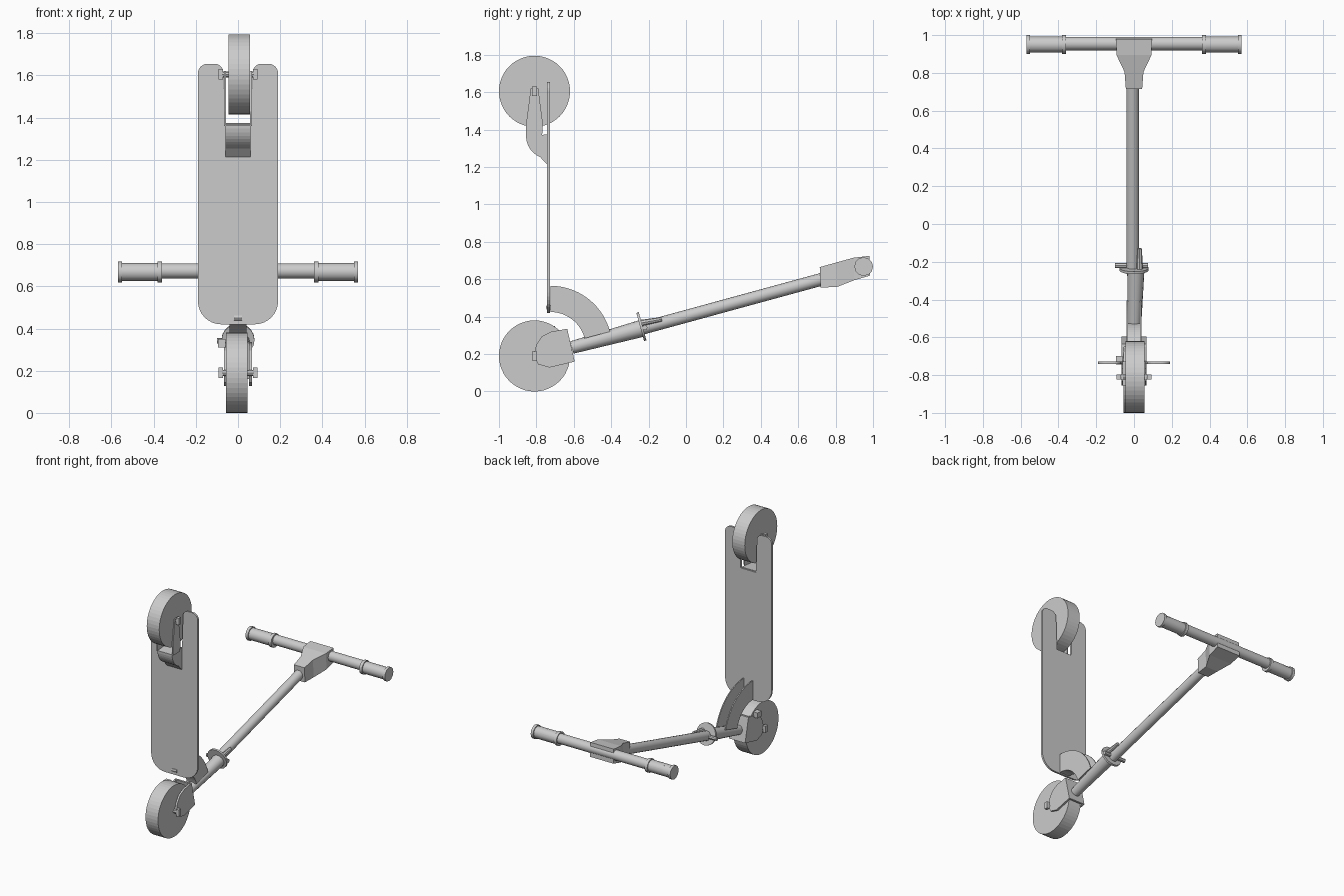
import bpy, bmesh
from math import sin, cos, pi, radians
from mathutils import Vector

if "Cube" in bpy.data.objects:
    bpy.data.objects.remove(bpy.data.objects["Cube"])

grey = bpy.data.materials.new("light grey")
grey.use_nodes = True
COLOR = (0.6, 0.6, 0.6, 1)
grey.diffuse_color = COLOR
for node in grey.node_tree.nodes:
    if node.type == 'BSDF_PRINCIPLED':
        node.inputs["Base Color"].default_value = COLOR


def finish(name, bm, smooth=False):
    bmesh.ops.recalc_face_normals(bm, faces=bm.faces)
    mesh = bpy.data.meshes.new(name)
    bm.to_mesh(mesh)
    bm.free()
    mesh.materials.append(grey)
    ob = bpy.data.objects.new(name, mesh)
    bpy.context.collection.objects.link(ob)
    if smooth:
        bpy.ops.object.select_all(action='DESELECT')
        ob.select_set(True)
        bpy.context.view_layer.objects.active = ob
        bpy.ops.object.shade_smooth_by_angle(angle=radians(35))
    return ob


def prism(name, pts, lo, hi, axis='x'):
    """Extrude a (y, z) outline along x, or an (x, z) outline along y."""
    bm = bmesh.new()
    place = (lambda p: (lo, p[0], p[1])) if axis == 'x' else (lambda p: (p[0], lo, p[1]))
    face = bm.faces.new([bm.verts.new(place(p)) for p in pts])
    out = bmesh.ops.extrude_face_region(bm, geom=[face])
    step = (hi - lo, 0, 0) if axis == 'x' else (0, hi - lo, 0)
    verts = [g for g in out["geom"] if isinstance(g, bmesh.types.BMVert)]
    bmesh.ops.translate(bm, verts=verts, vec=step)
    return finish(name, bm)


def rod(name, a, b, r1, r2=None, sides=16, smooth=True):
    a, b = Vector(a), Vector(b)
    bm = bmesh.new()
    bmesh.ops.create_cone(bm, cap_ends=True, segments=sides, radius1=r1,
                          radius2=r1 if r2 is None else r2, depth=(b - a).length)
    bm.transform((b - a).to_track_quat('Z', 'Y').to_matrix().to_4x4())
    bmesh.ops.translate(bm, verts=bm.verts, vec=(a + b) / 2)
    return finish(name, bm, smooth)


def arc(cu, cv, r, start, end, n=8):
    angles = [radians(start + (end - start) * i / n) for i in range(n + 1)]
    return [(cu + r * cos(t), cv + r * sin(t)) for t in angles]


# Wheels with axles
WY, WR = -0.81, 0.19
for name, z, shift in (("front", 0.19, -0.005), ("rear", 1.605, 0.005)):
    rod(name + "_wheel", (shift - 0.051, WY, z), (shift + 0.051, WY, z), WR, sides=48, smooth=False)
    rod(name + "_axle", (-0.075, WY, z), (0.075, WY, z), 0.014, sides=8)
    for s in (-1, 1):
        prism(name + "_axle_nut", [(WY - 0.013, z - 0.025), (WY + 0.013, z - 0.025),
              (WY + 0.013, z + 0.025), (WY - 0.013, z + 0.025)], s * 0.07, s * 0.092)

# Deck: rounded nose at the bottom, open notch for the rear wheel at the top
half = arc(0.08, 0.53, 0.11, -90, 0) + arc(0.145, 1.61, 0.045, 0, 90, 6) \
    + arc(0.11, 1.615, 0.04, 90, 180, 6) + [(0.062, 1.37)]
outline = half + [(-x, z) for x, z in reversed(half)]
prism("deck", outline, -0.742, -0.728, 'y')

# Rear fender block and side stays
fender = [(-0.735, 1.375)] + arc(-0.735, 1.365, 0.12, 180, 248) + [(-0.735, 1.205)]
prism("rear_fender", fender, -0.06, 0.06)
stay = [(-0.855, 1.36), (-0.77, 1.36), (-0.765, 1.43), (-0.79, 1.62), (-0.83, 1.62), (-0.855, 1.43)]
for s in (-1, 1):
    prism("rear_stay", stay, s * 0.058, s * 0.066)

# Folding quadrant between deck and steering column
CY, CZ = -0.725, 0.235
quadrant = arc(CY, CZ, 0.33, 15, 90, 14) + arc(CY, CZ, 0.19, 90, 15, 14)
for s in (-1, 1):
    prism("quadrant_plate", quadrant, s * 0.032, s * 0.04)
prism("quadrant_web", arc(CY, CZ, 0.205, 15, 90, 14) + arc(CY, CZ, 0.19, 90, 15, 14), -0.033, 0.033)
rod("fold_bolt", (-0.02, -0.735, 0.45), (0.02, -0.735, 0.45), 0.015, sides=8)

# Front fork: cheeks beside the wheel joined by a crown behind it
cheek = [(-0.635, 0.335), (-0.595, 0.16), (-0.73, 0.128), (-0.79, 0.145),
         (-0.815, 0.19), (-0.80, 0.25), (-0.77, 0.295), (-0.72, 0.32)]
for s in (-1, 1):
    prism("fork_cheek", cheek, s * 0.052, s * 0.066)
prism("fork_crown", [(-0.65, 0.335), (-0.635, 0.335), (-0.595, 0.16), (-0.61, 0.16)], -0.066, 0.066)
prism("fork_bolt_plate", [(-0.745, 0.31), (-0.70, 0.31), (-0.70, 0.35), (-0.745, 0.35)], -0.095, -0.06)


# Steering column, measured along its slope
def column(y, x=-0.007, lift=0.0):
    return (x, y, 0.335 + 0.273 * (y + 0.245) + lift)


rod("lower_column", column(-0.61, 0), column(-0.23, 0.01), 0.034, 0.046)
rod("upper_column", column(-0.26), column(0.76), 0.034)
rod("clamp_collar", column(-0.245, 0, 0.01), column(-0.232, 0, 0.01), 0.078, sides=20)
rod("clamp_lever", column(-0.24, 0.03, 0.03), column(-0.13, 0.03, 0.02), 0.017, 0.012, sides=8)
rod("clamp_bolt", column(-0.22, -0.10), column(-0.22, 0.075), 0.014, sides=8)

# Stem: a block flaring from the column to the handlebar
bm = bmesh.new()
rings = []
for y, w, low, high in ((0.72, 0.043, 0.555, 0.665), (0.81, 0.05, 0.56, 0.69),
                        (0.90, 0.093, 0.595, 0.715), (0.985, 0.095, 0.62, 0.725)):
    rings.append([bm.verts.new(p) for p in
                  ((-w, y, low), (w, y, low), (w, y - 0.005, high), (-w, y - 0.005, high))])
for a, b in zip(rings, rings[1:]):
    for i in range(4):
        j = (i + 1) % 4
        bm.faces.new((a[i], a[j], b[j], b[i]))
bm.faces.new(rings[0])
bm.faces.new(rings[-1])
finish("stem", bm)

# Handlebar and grips with end flanges
BY, BZ = 0.95, 0.668
rod("handlebar", (-0.5, BY + 0.005, BZ + 0.005), (0.5, BY + 0.005, BZ + 0.005), 0.036)
for s in (-1, 1):
    rod("grip", (s * 0.37, BY, BZ), (s * 0.56, BY, BZ), 0.043, sides=12)
    for inner, outer in ((0.36, 0.382), (0.55, 0.57)):
        rod("grip_flange", (s * inner, BY, BZ), (s * outer, BY, BZ), 0.05, sides=12)
